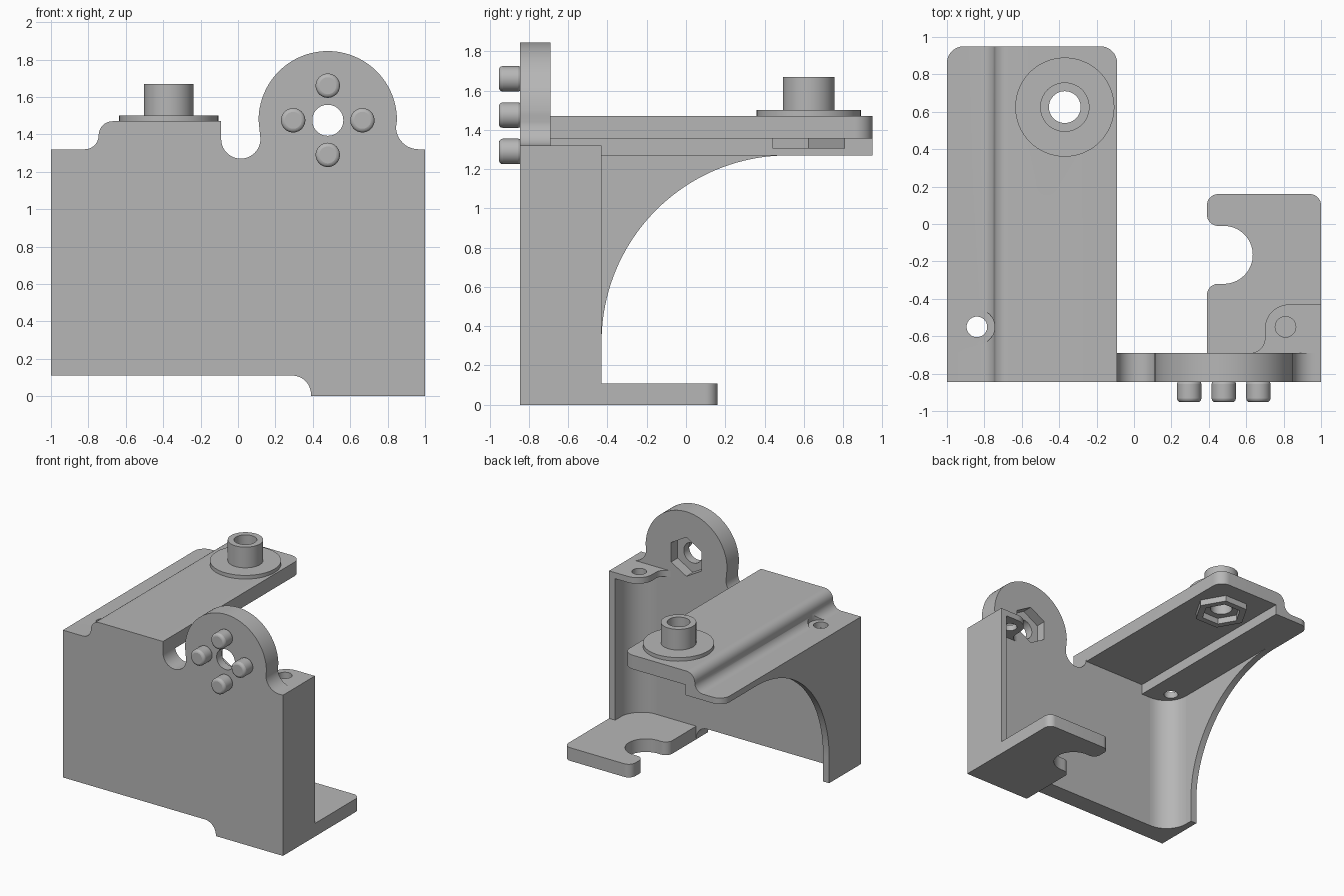
import bpy, bmesh, math
from mathutils import Vector

cube = bpy.data.objects.get("Cube")
if cube:
    bpy.data.objects.remove(cube, do_unlink=True)

grey = bpy.data.materials.new("plain grey")
grey.use_nodes = True
COLOR = (0.47, 0.47, 0.47, 1)
grey.diffuse_color = COLOR
grey.node_tree.nodes["Principled BSDF"].inputs["Base Color"].default_value = COLOR


def arc(cx, cy, r, start, end, n=12):
    """Points on an arc, angles in degrees."""
    angles = [math.radians(start + (end - start) * i / n) for i in range(n + 1)]
    return [(cx + r * math.cos(a), cy + r * math.sin(a)) for a in angles]


def circle(cx, cy, r, n=48, turn=0):
    return arc(cx, cy, r, turn, turn + 360, n)[:-1]


def prism(name, outline, axis, low, high):
    """Extrude a flat outline along an axis."""
    place = {"x": lambda a, b, t: (t, a, b),
             "y": lambda a, b, t: (a, t, b),
             "z": lambda a, b, t: (a, b, t)}[axis]
    bm = bmesh.new()
    face = bm.faces.new([bm.verts.new(place(a, b, low)) for a, b in outline])
    result = bmesh.ops.extrude_face_region(bm, geom=[face])
    moved = [v for v in result["geom"] if isinstance(v, bmesh.types.BMVert)]
    bmesh.ops.translate(bm, verts=moved, vec=Vector(place(0, 0, high - low)))
    bmesh.ops.recalc_face_normals(bm, faces=bm.faces)
    mesh = bpy.data.meshes.new(name)
    bm.to_mesh(mesh)
    bm.free()
    obj = bpy.data.objects.new(name, mesh)
    bpy.context.collection.objects.link(obj)
    mesh.materials.append(grey)
    return obj


def activate(obj):
    bpy.ops.object.select_all(action="DESELECT")
    obj.select_set(True)
    bpy.context.view_layer.objects.active = obj


def combine(obj, cutter, operation="DIFFERENCE"):
    """Apply a boolean and discard its cutter."""
    activate(obj)
    mod = obj.modifiers.new("cut", "BOOLEAN")
    mod.object, mod.operation, mod.solver = cutter, operation, "EXACT"
    bpy.ops.object.modifier_apply(modifier=mod.name)
    bpy.data.objects.remove(cutter, do_unlink=True)


def smooth(obj):
    activate(obj)
    bpy.ops.object.shade_smooth_by_angle(angle=math.radians(30))


FRONT, BACK = -0.845, -0.69    # front plate faces
WALL_END = -0.43               # back edge of the side walls
LUG = (0.48, 1.475)
TOWER = (-0.37, 0.625)
step = arc(-0.67, 1.395, 0.075, 90, 180) + arc(-0.82, 1.395, 0.075, 360, 270)

# Front plate with round lug, slot and stepped top
outline = [(-1, 0.11)] + arc(0.29, 0.01, 0.1, 90, 0)
outline += [(0.39, 0), (1, 0), (1, 1.32)] + arc(0.965, 1.44, 0.12, 270, 180)
outline += arc(*LUG, 0.37, 0, 180, 48)
outline += arc(0.015, 1.375, 0.105, 0, -180, 20)
outline += [(-0.09, 1.47)] + step + [(-1, 1.32)]
plate = prism("front_plate", outline, "y", FRONT, BACK)
combine(plate, prism("bore", circle(*LUG, 0.083), "y", -1, 0))
combine(plate, prism("pocket", circle(*LUG, 0.16, 6, 30), "y", BACK - 0.085, 0))

# Shelf: stepped sheet with rounded back corners
outline = [(-1, 1.27), (-0.66, 1.27), (-0.66, 1.355), (-0.09, 1.355), (-0.09, 1.47)]
shelf = prism("shelf", outline + step + [(-1, 1.32)], "y", BACK, 0.95)
plan = [(-1, -0.8), (-0.09, -0.8)] + arc(-0.18, 0.86, 0.09, 0, 90)
plan += arc(-0.91, 0.86, 0.09, 90, 180)
combine(shelf, prism("plan", plan, "z", 1, 2), "INTERSECT")
combine(shelf, prism("screw_hole", circle(-0.84, -0.55, 0.055), "z", 1, 2))
combine(shelf, prism("screw_clearance", circle(-0.84, -0.55, 0.095), "z", 1.32, 2))
combine(shelf, prism("tower_bore", circle(*TOWER, 0.085), "z", 1, 2))

# Tower, flange and nut holder on the shelf
for name, r, low, high in (("tower", 0.132, 1.46, 1.67), ("tower_flange", 0.265, 1.46, 1.5)):
    part = prism(name, circle(*TOWER, r, 64), "z", low, high)
    combine(part, prism("bore", circle(*TOWER, 0.085), "z", 1, 2))
    smooth(part)
nut = prism("nut_holder", circle(*TOWER, 0.212, 6), "z", 1.305, 1.36)
combine(nut, prism("nut_pocket", circle(*TOWER, 0.155, 6), "z", 1, 2))

# Side walls: arched one under the shelf, plain one above the foot
outline = [(BACK, 0.11), (WALL_END, 0.11)] + arc(0.52, 0.32, 0.95, 180, 90, 40)
outline += [(0.52, 1.29), (BACK, 1.29)]
arched_wall = prism("arched_wall", outline, "x", -1, -0.945)
outline = [(BACK, 0.05), (WALL_END, 0.05), (WALL_END, 1.32), (BACK, 1.32)]
prism("plain_wall", outline, "x", 0.945, 1)

# Rounded inside corners between the plate and the walls
for side, name in ((-1, "right_inner_corner"), (1, "left_inner_corner")):
    curve = [(-side * a, b) for a, b in arc(-0.745, -0.49, 0.2, 180, 270)]
    corner = prism(name, [(side * 0.945, BACK)] + curve, "z", 0.11, 1.28)
    smooth(corner)

# Screw tab on top of the plain wall
outline = arc(0.62, -0.61, 0.08, 270, 360) + arc(0.83, -0.56, 0.13, 180, 90)
outline += [(1, WALL_END), (1, BACK)]
tab = prism("screw_tab", outline, "z", 1.27, 1.32)
combine(tab, prism("screw_hole", circle(0.81, -0.55, 0.055), "z", 1, 2))

# Foot with a rounded open notch
outline = [(0.39, BACK), (1, BACK)] + arc(0.94, 0.1, 0.06, 0, 90)
outline += arc(0.45, 0.1, 0.06, 90, 180) + arc(0.45, 0.05, 0.06, 180, 270)
outline += arc(0.48, -0.165, 0.155, 90, -90, 32) + arc(0.45, -0.38, 0.06, 90, 180)
foot = prism("foot", outline, "z", 0, 0.108)

# Four pins around the lug bore
for i in range(4):
    a = i * math.pi / 2
    centre = (LUG[0] + 0.185 * math.cos(a), LUG[1] + 0.185 * math.sin(a))
    pin = prism("pin", circle(*centre, 0.065, 40), "y", -0.953, FRONT + 0.01)
    bevel = pin.modifiers.new("rounded_edge", "BEVEL")
    bevel.width, bevel.segments = 0.02, 3
    bevel.limit_method, bevel.angle_limit = "ANGLE", math.radians(40)
    smooth(pin)

for part in (plate, shelf, arched_wall, tab, foot):
    smooth(part)
